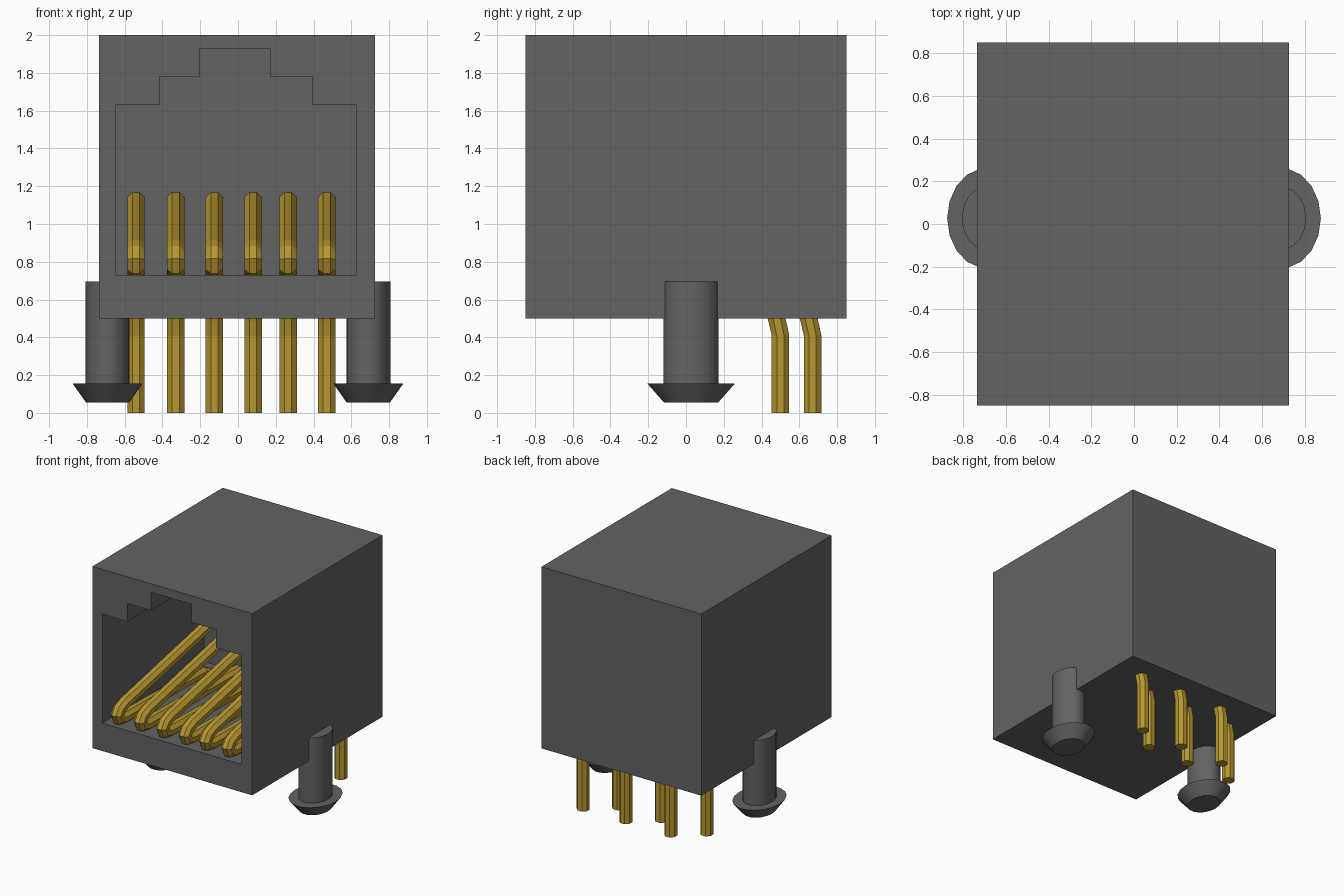
import bpy, bmesh, math

if "Cube" in bpy.data.objects:
    bpy.data.objects.remove(bpy.data.objects["Cube"])


def material(name, rgb):
    mat = bpy.data.materials.new(name)
    mat.use_nodes = True
    colour = (*rgb, 1)
    mat.diffuse_color = colour
    mat.node_tree.nodes["Principled BSDF"].inputs["Base Color"].default_value = colour
    return mat


grey = material("dark grey plastic", (0.125, 0.125, 0.125))
gold = material("gold contact", (0.47, 0.31, 0.03))


def finish(bm, name, mat):
    bmesh.ops.recalc_face_normals(bm, faces=bm.faces)
    mesh = bpy.data.meshes.new(name)
    bm.to_mesh(mesh)
    bm.free()
    mesh.materials.append(mat)
    obj = bpy.data.objects.new(name, mesh)
    bpy.context.collection.objects.link(obj)
    return obj


# Housing: outer shell and stepped socket share one front face
FRONT, BACK, SOCKET_BACK = -0.85, 0.85, 0.48
outline = [(-0.735, 0.5), (0.725, 0.5), (0.725, 2), (-0.735, 2)]
socket = [(-0.645, 0.73), (0.625, 0.73), (0.625, 1.63), (0.395, 1.63),
          (0.395, 1.78), (0.17, 1.78), (0.17, 1.93), (-0.2, 1.93),
          (-0.2, 1.78), (-0.415, 1.78), (-0.415, 1.63), (-0.645, 1.63)]
bm = bmesh.new()
rim_edges = []
for profile, depth in ((outline, BACK), (socket, SOCKET_BACK)):
    near = [bm.verts.new((x, FRONT, z)) for x, z in profile]
    far = [bm.verts.new((x, depth, z)) for x, z in profile]
    bm.faces.new(far)
    for i in range(len(near)):
        j = (i + 1) % len(near)
        bm.faces.new((near[i], near[j], far[j], far[i]))
        rim_edges.append(bm.edges.get((near[i], near[j])))
bmesh.ops.triangle_fill(bm, use_beauty=True, use_dissolve=False,
                        edges=rim_edges, normal=(0, -1, 0))
finish(bm, "housing", grey)


# Mounting pegs: oval shaft with a tapered snap flange
def peg(name, x):
    sides = 18
    bm = bmesh.new()
    rings = []
    for radius, z in ((0.62, 0.055), (1, 0.155), (0.63, 0.155), (0.63, 0.695)):
        rings.append([bm.verts.new((x + 0.185 * radius * math.cos(a),
                                    0.027 + 0.235 * radius * math.sin(a), z))
                      for a in (math.tau * i / sides for i in range(sides))])
    for low, high in zip(rings, rings[1:]):
        for i in range(sides):
            j = (i + 1) % sides
            bm.faces.new((low[i], low[j], high[j], high[i]))
    bm.faces.new(rings[0])
    bm.faces.new(rings[-1])
    obj = finish(bm, name, grey)
    bpy.ops.object.select_all(action="DESELECT")
    obj.select_set(True)
    bpy.context.view_layer.objects.active = obj
    bpy.ops.object.shade_smooth_by_angle(angle=math.radians(30))


peg("right_peg", -0.69)
peg("left_peg", 0.69)


# Contacts: eight-sided wire swept from the pin, along the floor, up and back
def contact(name, x, pin_y):
    path = [(pin_y, 0), (pin_y, 0.41), (pin_y - 0.02, 0.5), (pin_y - 0.06, 0.62),
            (pin_y - 0.12, 0.7), (pin_y - 0.2, 0.74), (-0.74, 0.76),
            (-0.79, 0.775), (-0.805, 0.81), (-0.78, 0.845), (-0.72, 0.87),
            (0.5, 1.125)]
    sides, radius = 8, 0.05
    bm = bmesh.new()
    rings = []
    for k, (y, z) in enumerate(path):
        y0, z0 = path[max(k - 1, 0)]
        y1, z1 = path[min(k + 1, len(path) - 1)]
        length = math.hypot(y1 - y0, z1 - z0)
        ny, nz = -(z1 - z0) / length, (y1 - y0) / length
        ring = []
        for i in range(sides):
            a = math.tau * (i + 0.5) / sides
            side, up = radius * math.cos(a), radius * math.sin(a)
            ring.append(bm.verts.new((x + side, y + ny * up, z + nz * up)))
        rings.append(ring)
    for low, high in zip(rings, rings[1:]):
        for i in range(sides):
            j = (i + 1) % sides
            bm.faces.new((low[i], low[j], high[j], high[i]))
    bm.faces.new(rings[0])
    bm.faces.new(rings[-1])
    finish(bm, name, gold)


# Pins alternate between two rows
for n, x in enumerate((-0.54, -0.33, -0.125, 0.08, 0.265, 0.47)):
    contact(f"contact_{n + 1}", x, 0.67 if n % 2 else 0.5)
